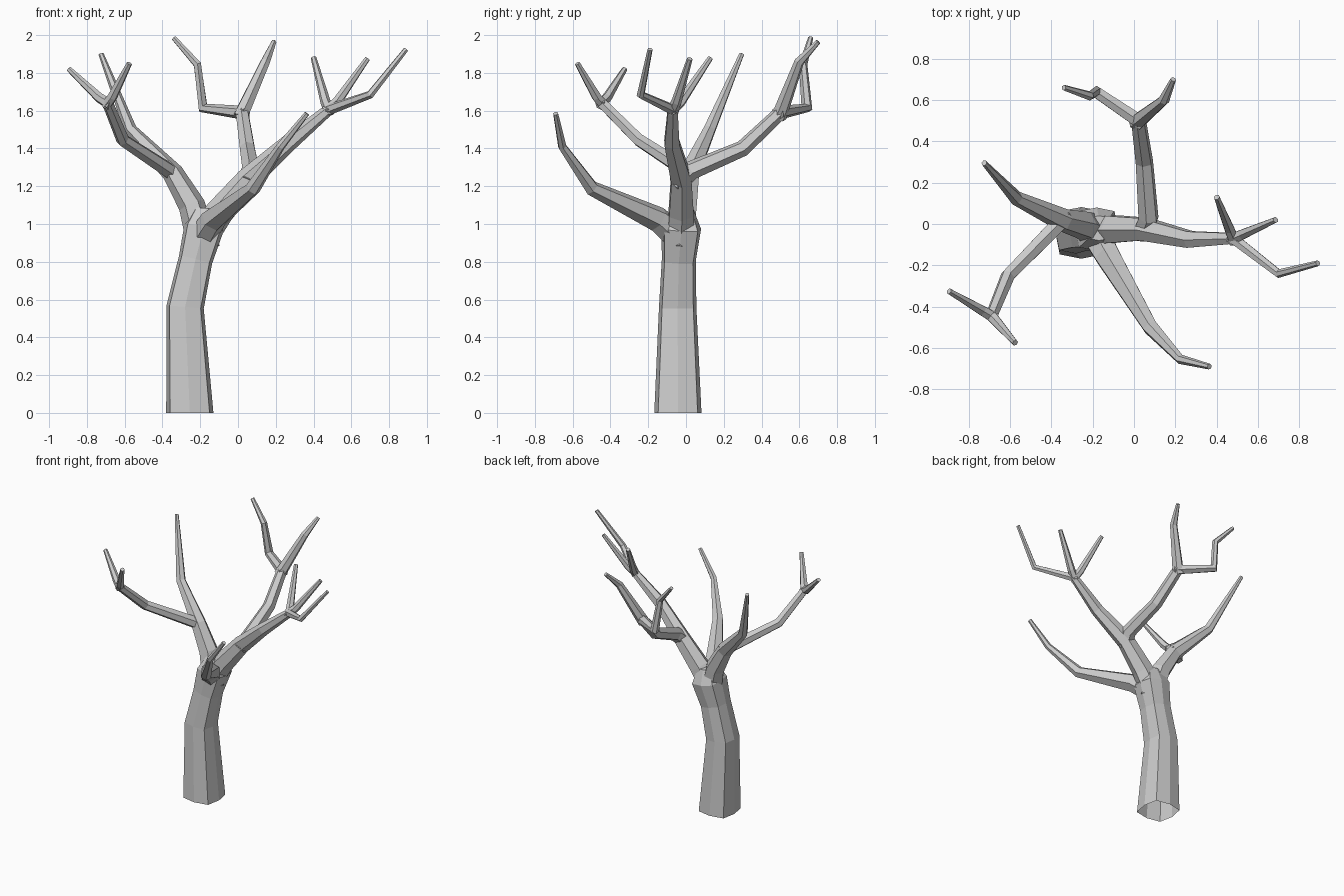
import bpy, bmesh, math
from mathutils import Vector

if "Cube" in bpy.data.objects:
    bpy.data.objects.remove(bpy.data.objects["Cube"])


def tube(name, pts, radii, sides=6, square=0.0, level=False):
    """Closed faceted tube through the points; square pushes out every other corner."""
    bm = bmesh.new()
    rings = []
    normal = prev = None
    for i, p in enumerate(pts):
        a = (p - pts[i - 1]).normalized() if i else Vector()
        b = (pts[i + 1] - p).normalized() if i < len(pts) - 1 else Vector()
        t = (a + b).normalized()
        if level and i == 0:
            t = Vector((0, 0, 1))
        if prev is None:
            normal = Vector((1, 0, 0)) if abs(t.z) > 0.95 else Vector((0, 0, 1))
        else:
            normal = prev.rotation_difference(t) @ normal
        normal = (normal - t * normal.dot(t)).normalized()
        side = t.cross(normal)
        prev = t
        ring = []
        for k in range(sides):
            ang = 2 * math.pi * k / sides
            r = radii[i] * (1 + square * (k % 2))
            ring.append(bm.verts.new(p + (normal * math.cos(ang) + side * math.sin(ang)) * r))
        rings.append(ring)
    for lo, hi in zip(rings, rings[1:]):
        for k in range(sides):
            n = (k + 1) % sides
            bm.faces.new((lo[k], lo[n], hi[n], hi[k]))
    bm.faces.new(rings[0][::-1])
    bm.faces.new(rings[-1])
    bmesh.ops.recalc_face_normals(bm, faces=bm.faces)
    mesh = bpy.data.meshes.new(name)
    bm.to_mesh(mesh)
    bm.free()
    ob = bpy.data.objects.new(name, mesh)
    bpy.context.collection.objects.link(ob)
    return ob


def fuse(ob):
    """Union a branch into the tree."""
    mod = tree.modifiers.new("join", 'BOOLEAN')
    mod.operation = 'UNION'
    mod.solver = 'EXACT'
    mod.object = ob
    bpy.context.view_layer.objects.active = tree
    bpy.ops.object.modifier_apply(modifier=mod.name)
    bpy.data.objects.remove(ob)


def limb(name, start, rest, r0, r1, power=1.0):
    """Branch from a parent node, thinning along its length; returns its nodes."""
    pts = [Vector(start)] + [Vector(p) for p in rest]
    dist = [0.0]
    for a, b in zip(pts, pts[1:]):
        dist.append(dist[-1] + (b - a).length)
    radii = [r1 + (r0 - r1) * (1 - d / dist[-1]) ** power for d in dist]
    nodes = [p.copy() for p in pts]
    pts[0] -= (pts[1] - pts[0]).normalized() * r0 * 0.7   # bury the root
    fuse(tube(name, pts, radii))
    return nodes


def twig(name, fork, tip):
    """Short twig that leaves the fork flat, then turns up."""
    d = Vector(tip) - fork
    knee = fork + Vector((d.x * .22, d.y * .22, d.z * .16))
    limb(name, fork, [knee, tip], .03, .015)


# Trunk
trunk_path = [(-.255, -.043, 0), (-.28, -.044, .56), (-.225, -.038, .81),
              (-.18, -.025, .98), (-.17, -.02, 1.08)]
tree = tube("tree", [Vector(p) for p in trunk_path], [.125, .099, .09, .105, .06],
            sides=8, square=.18, level=True)
crotch = Vector((-.195, -.03, .92))

# Main limbs
limb("front_limb", crotch, [(-.13, -.15, 1.025), (.08, -.5, 1.19), (.225, -.655, 1.41),
                            (.365, -.69, 1.585)], .08, .014, 1.2)
left = limb("left_limb", crotch, [(-.245, -.005, 1.1), (-.345, .02, 1.27), (-.57, .125, 1.5),
                                  (-.725, .295, 1.9)], .085, .014, 1.3)
right = limb("right_limb", crotch, [(-.1, -.025, 1.06), (.05, -.025, 1.235), (.27, -.075, 1.43),
                                    (.48, -.07, 1.605)], .085, .03)

# Secondary limbs
left_front = limb("left_front_limb", left[2], [(-.61, -.25, 1.445), (-.69, -.445, 1.64)], .044, .03)
back = limb("back_limb", right[2], [(.07, .03, 1.285), (.05, .3, 1.4), (.022, .5, 1.59)], .053, .037)

# Straight twigs at the forks
for fork, tip in ((left_front[-1], (-.895, -.325, 1.82)), (left_front[-1], (-.575, -.575, 1.85)),
                  (right[-1], (.4, .13, 1.88)), (right[-1], (.685, .02, 1.875))):
    twig("twig", fork, tip)

# Crooked twigs
limb("right_twig", right[-1], [(.7, -.24, 1.685), (.89, -.19, 1.925)], .03, .014)
limb("back_twig", back[-1], [(.145, .6, 1.86), (.19, .7, 1.965)], .042, .014, .7)
limb("back_hook", back[-1], [(-.185, .64, 1.615), (-.215, .62, 1.845), (-.34, .66, 1.985)],
     .038, .014, .8)

# Open underside
bm = bmesh.new()
bm.from_mesh(tree.data)
foot = [f for f in bm.faces if all(v.co.z < 1e-3 for v in f.verts)]
bmesh.ops.delete(bm, geom=foot, context='FACES')
bm.to_mesh(tree.data)
bm.free()
